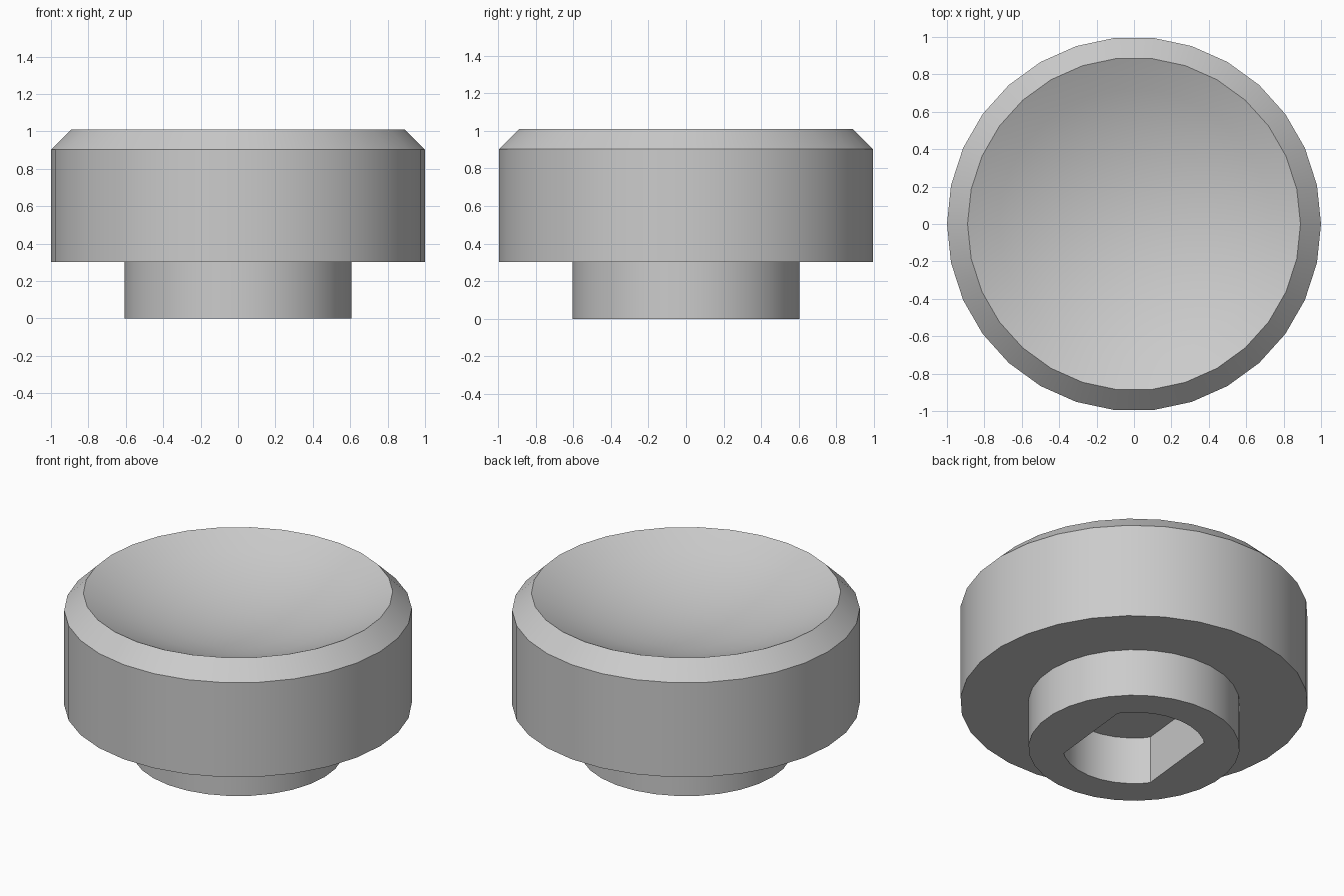
import bpy, bmesh, math
from mathutils import Matrix

SIDES = 30

cube = bpy.data.objects.get("Cube")
if cube:
    bpy.data.objects.remove(cube, do_unlink=True)

grey = bpy.data.materials.new("light grey")
grey.use_nodes = True
colour = (0.6, 0.6, 0.6, 1)
grey.diffuse_color = colour
grey.node_tree.nodes["Principled BSDF"].inputs["Base Color"].default_value = colour


def revolve(bm, profile):
    """Turn a radius/height profile about the z axis."""
    verts = [bm.verts.new((r, 0, z)) for r, z in profile]
    edges = [bm.edges.new(pair) for pair in zip(verts, verts[1:])]
    bmesh.ops.spin(bm, geom=verts + edges, cent=(0, 0, 0), axis=(0, 0, 1),
                   angle=math.tau, steps=SIDES)
    bmesh.ops.remove_doubles(bm, verts=bm.verts[:], dist=0.0005)
    bmesh.ops.dissolve_degenerate(bm, edges=bm.edges[:], dist=0.0001)
    bmesh.ops.recalc_face_normals(bm, faces=bm.faces[:])


def finish(bm, name):
    mesh = bpy.data.meshes.new(name)
    bm.to_mesh(mesh)
    bm.free()
    mesh.materials.append(grey)
    obj = bpy.data.objects.new(name, mesh)
    bpy.context.collection.objects.link(obj)
    return obj


def select_only(obj):
    bpy.ops.object.select_all(action='DESELECT')
    obj.select_set(True)
    bpy.context.view_layer.objects.active = obj


def smooth(obj):
    select_only(obj)
    bpy.ops.object.shade_smooth_by_angle(angle=math.radians(30))


# Body: chamfered drum with a shallow spherical dish in the top
base, shoulder, top = 0.302, 0.902, 1.01
rim, depth = 0.89, 0.22
sphere = (rim ** 2 + depth ** 2) / (2 * depth)
spread = math.asin(rim / sphere)
rings = 5
dish = []
for i in range(rings, -1, -1):
    a = spread * i / rings
    dish.append((sphere * math.sin(a), top - depth + sphere * (1 - math.cos(a))))
bm = bmesh.new()
revolve(bm, [(0, base), (1, base), (1, shoulder)] + dish)
smooth(finish(bm, "dished_body"))

# Neck: short cylinder below the body
bm = bmesh.new()
revolve(bm, [(0, 0), (0.608, 0), (0.608, base), (0, base)])
neck = finish(bm, "neck")

# Socket cutter: round hole with two flats, turned by half a facet
bm = bmesh.new()
revolve(bm, [(0, -0.1), (0.41, -0.1), (0.41, 0.5), (0, 0.5)])
for side in (-1, 1):
    cut = bmesh.ops.bisect_plane(bm, geom=bm.verts[:] + bm.edges[:] + bm.faces[:],
                                 plane_co=(0.3 * side, 0, 0), plane_no=(side, 0, 0),
                                 clear_outer=True)
    rim_edges = [e for e in cut["geom_cut"] if isinstance(e, bmesh.types.BMEdge)]
    bmesh.ops.holes_fill(bm, edges=rim_edges, sides=0)
bmesh.ops.recalc_face_normals(bm, faces=bm.faces[:])
bm.transform(Matrix.Rotation(-math.pi / SIDES, 4, 'Z'))
cutter = finish(bm, "socket_cutter")
cutter.hide_render = True

# Cut the socket through the neck, then drop the cutter
mod = neck.modifiers.new("socket", 'BOOLEAN')
mod.operation = 'DIFFERENCE'
mod.solver = 'EXACT'
mod.object = cutter
select_only(neck)
bpy.ops.object.modifier_apply(modifier=mod.name)
bpy.data.objects.remove(cutter, do_unlink=True)
smooth(neck)
